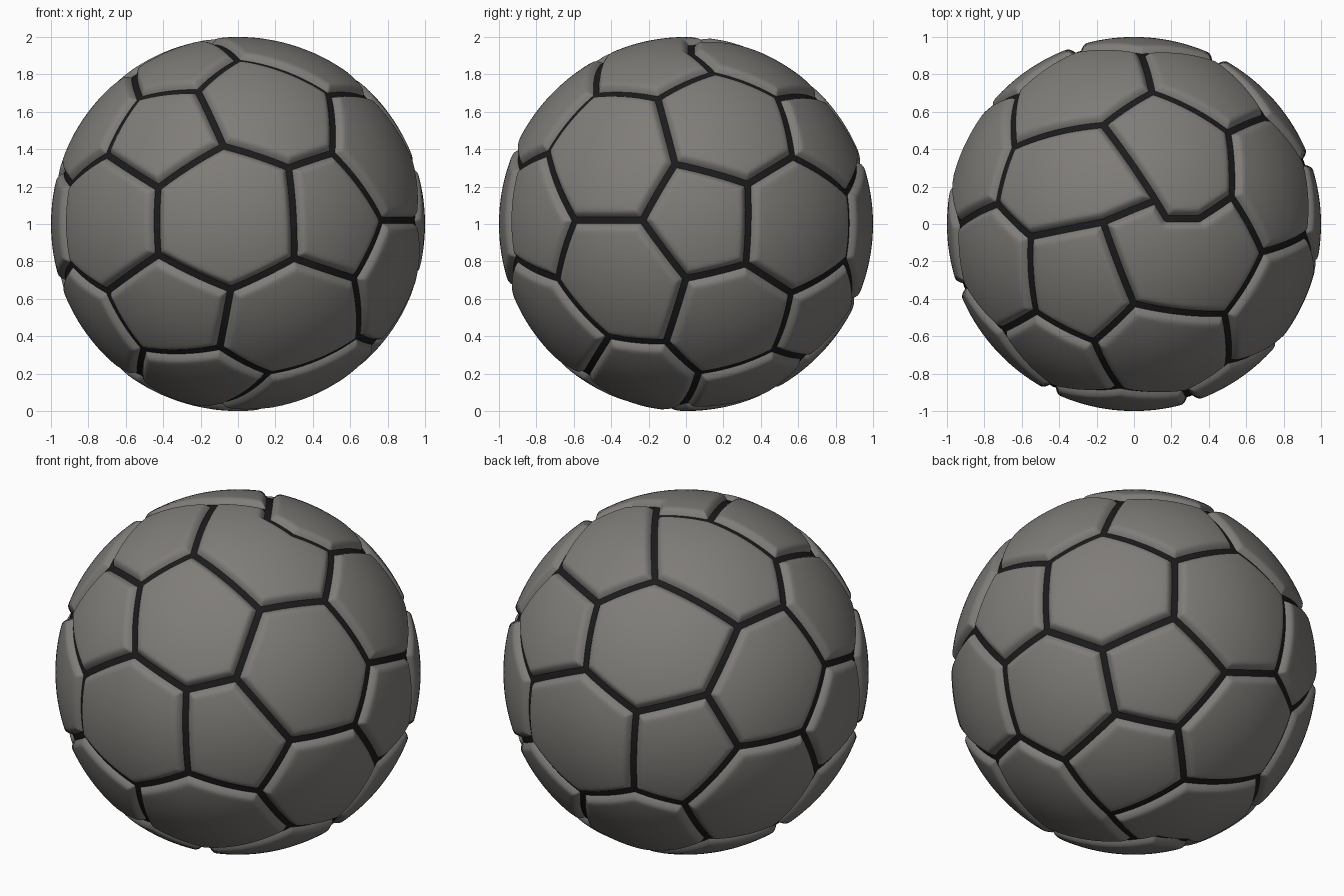
import bpy, bmesh
from mathutils import Vector, kdtree

if "Cube" in bpy.data.objects:
    bpy.data.objects.remove(bpy.data.objects["Cube"])

CENTRE = Vector((0, 0, 1))


def material(name, rgb):
    m = bpy.data.materials.new(name)
    m.diffuse_color = (*rgb, 1)
    m.use_nodes = True
    m.node_tree.nodes["Principled BSDF"].inputs["Base Color"].default_value = m.diffuse_color
    return m


PANEL_GREY = material("panel grey", (0.215, 0.205, 0.19))
SEAM_BLACK = material("seam black", (0.011, 0.011, 0.012))

# Seam corners seen on the front (x, z), right (y, z) and top (x, y),
# measured from the ball centre; the far half is point-symmetric.
FRONT = [(-.54, .69), (-.22, .73), (-.08, .43), (-.44, .20), (-.72, .38),
         (.28, .31), (.52, .39), (.79, .02), (.64, -.30), (.31, -.19),
         (-.04, -.36), (-.44, -.17), (-.72, -.37), (-.52, -.69), (-.10, -.68),
         (.50, .71), (.66, -.62), (.17, -.82)]
RIGHT = [(-.06, .33), (.34, .22), (.33, -.22), (0, -.30), (-.24, .02),
         (-.11, -.65), (-.155, .69)]
TOP = [(0, -.44), (-.57, -.07), (-.17, .01), (.12, .13), (.18, .03),
       (.36, .03), (.54, .15)]


def depth(a, b):
    return (1 - a * a - b * b) ** 0.5


corners = [Vector((x, -depth(x, z), z)) for x, z in FRONT]
corners += [Vector((depth(y, z), y, z)) for y, z in RIGHT]
corners += [Vector((x, y, depth(x, y))) for x, y in TOP]
corners += [-c for c in corners]

# Seams join neighbouring corners that have no third corner between them
seams = []
for i, a in enumerate(corners):
    for b in corners[i + 1:]:
        gap = (a - b).length
        if gap < 0.58 and not any(
                max((a - c).length, (b - c).length) < gap - 1e-6
                for c in corners if c is not a and c is not b):
            seams.append((a, b))

STEPS = 100
tree = kdtree.KDTree(len(seams) * (STEPS + 1))
for i, (a, b) in enumerate(seams):
    for k in range(STEPS + 1):
        tree.insert(a.lerp(b, k / STEPS).normalized(), i)
tree.balance()


def seam_distance(p):
    return tree.find(p.normalized())[2]


def finish(bm, name, mat):
    mesh = bpy.data.meshes.new(name)
    bm.to_mesh(mesh)
    bm.free()
    mesh.materials.append(mat)
    mesh.polygons.foreach_set("use_smooth", [True] * len(mesh.polygons))
    ob = bpy.data.objects.new(name, mesh)
    ob.location = CENTRE
    bpy.context.collection.objects.link(ob)
    return ob


# Inner ball: shows through the grooves as the black seams
bm = bmesh.new()
bmesh.ops.create_icosphere(bm, subdivisions=6, radius=0.968)
finish(bm, "seam_core", SEAM_BLACK)

# Padded panels: sphere refined along the seams, then sunk into grooves
bm = bmesh.new()
bmesh.ops.create_icosphere(bm, subdivisions=6, radius=1)
for reach in (0.09, 0.055):
    near = [e for e in bm.edges
            if seam_distance(e.verts[0].co + e.verts[1].co) < reach]
    bmesh.ops.subdivide_edges(bm, edges=near, cuts=1, use_grid_fill=True)
    for v in bm.verts:
        v.co.normalize()
bmesh.ops.triangulate(bm, faces=[f for f in bm.faces if len(f.verts) > 3])
for v in bm.verts:
    t = min(1, seam_distance(v.co) / 0.06)
    v.co *= 1 - 0.065 * (1 - t) ** 2

# Remove the groove floor hidden inside the core
floor = [f for f in bm.faces if max(v.co.length for v in f.verts) < 0.96]
bmesh.ops.delete(bm, geom=floor, context='FACES')
finish(bm, "ball_panels", PANEL_GREY)
